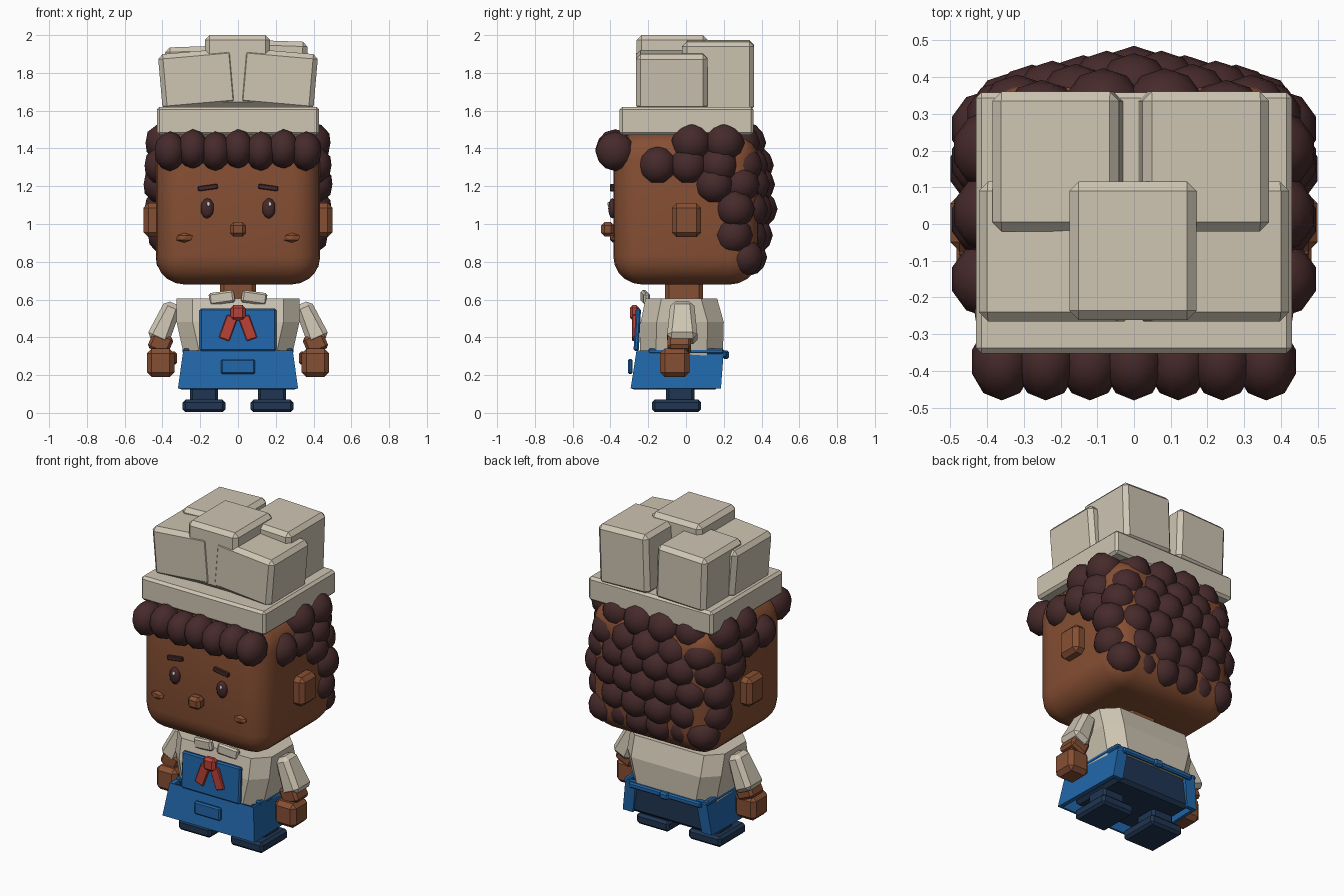
import bpy, bmesh, math
from mathutils import Vector, Matrix

if "Cube" in bpy.data.objects:
    bpy.data.objects.remove(bpy.data.objects["Cube"])


def material(name, rgb):
    m = bpy.data.materials.new(name)
    m.use_nodes = True
    m.diffuse_color = (*rgb, 1)
    m.node_tree.nodes["Principled BSDF"].inputs["Base Color"].default_value = (*rgb, 1)
    return m


CREAM = material("cream cloth", (0.62, 0.56, 0.45))
SKIN = material("brown skin", (0.24, 0.078, 0.033))
HAIR = material("dark brown hair", (0.062, 0.023, 0.024))
BLUE = material("apron blue", (0.015, 0.135, 0.4))
NAVY = material("navy trousers", (0.014, 0.036, 0.085))
RED = material("neckerchief red", (0.5, 0.055, 0.04))
WHITE = material("eye glint", (0.85, 0.85, 0.85))


def finish(name, bm, mat, smooth=False):
    bmesh.ops.recalc_face_normals(bm, faces=bm.faces)
    mesh = bpy.data.meshes.new(name)
    for f in bm.faces:
        f.smooth = smooth
    bm.to_mesh(mesh)
    bm.free()
    mesh.materials.append(mat)
    ob = bpy.data.objects.new(name, mesh)
    bpy.context.collection.objects.link(ob)
    return ob


def box(name, centre, size, mat, bevel=0.0, tilt=0, spin=0, lean=0, top=(1, 1), segments=1, smooth=False):
    """Bevelled box; tilt is about y, spin about z, lean about x, top scales the upper end."""
    bm = bmesh.new()
    bmesh.ops.create_cube(bm, size=1)
    for v in bm.verts:
        if v.co.z > 0:
            v.co.x *= top[0]
            v.co.y *= top[1]
        v.co = Vector(a * b for a, b in zip(v.co, size))
    if bevel:
        bmesh.ops.bevel(bm, geom=bm.edges[:], offset=bevel, segments=segments,
                        profile=0.5, affect='EDGES', clamp_overlap=True)
    ob = finish(name, bm, mat, smooth)
    ob.location = centre
    ob.rotation_euler = [math.radians(a) for a in (lean, tilt, spin)]
    return ob


def pair(name, centre, size, mat, bevel=0.0, tilt=0, spin=0, **kw):
    for side, s in (("left", 1), ("right", -1)):
        x, y, z = centre
        box(f"{side}_{name}", (s * x, y, z), size, mat, bevel, s * tilt, s * spin, **kw)


def loft(name, rings, mat, closed=True):
    bm = bmesh.new()
    rows = [[bm.verts.new(p) for p in ring] for ring in rings]
    n = len(rows[0])
    for a, b in zip(rows, rows[1:]):
        for i in range(n if closed else n - 1):
            j = (i + 1) % n
            bm.faces.new((a[i], a[j], b[j], b[i]))
    if closed:
        bm.faces.new(rows[0])
        bm.faces.new(rows[-1])
    return finish(name, bm, mat)


def ball(bm, centre, radii, subdiv=2):
    m = Matrix.Translation(centre) @ Matrix.Diagonal((*radii, 1))
    bmesh.ops.create_icosphere(bm, subdivisions=subdiv, radius=1, matrix=m)


# Head, ears and nose
box("head", (0, 0, 1.085), (0.87, 0.77, 0.81), SKIN, 0.15, segments=5, smooth=True)
pair("ear", (0.45, 0.003, 1.02), (0.1, 0.155, 0.18), SKIN, 0.025)
box("nose", (0, -0.415, 0.972), (0.085, 0.07, 0.075), SKIN, 0.018)
box("neck", (0, -0.01, 0.63), (0.19, 0.2, 0.16), SKIN, 0.02)

# Face details
pair("eyebrow", (0.16, -0.39, 1.193), (0.105, 0.025, 0.026), HAIR, 0.004, tilt=8)
for side, s in (("left", 1), ("right", -1)):
    for part, pos, radii, mat in (
            ("eye", (0.163 * s, -0.39, 1.083), (0.036, 0.022, 0.054), HAIR),
            ("eye_glint", (0.163 * s + 0.006, -0.41, 1.105), (0.008, 0.006, 0.012), WHITE),
            ("cheek", (0.285 * s, -0.385, 0.927), (0.05, 0.02, 0.026), SKIN)):
        bm = bmesh.new()
        ball(bm, pos, radii, 1 if part == "cheek" else 2)
        finish(f"{side}_{part}", bm, mat, part == "eye")

# Curly hair: a fringe, then rows of curls wrapped round the sides and back
bm = bmesh.new()
for i in range(7):
    x = (i - 3) * 0.12
    ball(bm, (x, -0.375, 1.385 + 0.012 * (i % 2)), (0.085, 0.105, 0.105))


def wrap(start, half_width, back, step):
    """Evenly spaced points along a rounded U behind the head."""
    half = [(half_width, start), (half_width, max(start, 0.22)),
            (half_width - 0.07, back - 0.06), (0, back)]
    path = [Vector(p) for p in half] + [Vector((-x, y)) for x, y in half[-2::-1]]
    spans = [(a, b, (b - a).length) for a, b in zip(path, path[1:]) if (b - a).length > 0]
    total = sum(s[2] for s in spans)
    count = round(total / step)
    for i in range(count + 1):
        d = total * i / count
        for a, b, length in spans:
            if d <= length + 1e-6:
                yield a.lerp(b, d / length)
                break
            d -= length


for z, start, width, back, radius, step in (
        (0.825, 0.31, 0.34, 0.345, 0.1, 0.135),
        (0.94, 0.25, 0.375, 0.37, 0.105, 0.15),
        (1.08, 0.26, 0.395, 0.38, 0.105, 0.145),
        (1.21, 0.15, 0.4, 0.38, 0.105, 0.15),
        (1.31, -0.15, 0.395, 0.36, 0.105, 0.155),
        (1.43, 0.03, 0.385, 0.33, 0.11, 0.16)):
    for p in wrap(start, width, back, step):
        ball(bm, (p.x, p.y, z), (radius, radius, radius))
finish("curly_hair", bm, HAIR, True)

# Puffed hat
box("hat_band", (0, 0.003, 1.545), (0.86, 0.71, 0.15), CREAM, 0.015)
pair("hat_front_puff", (0.212, -0.075, 1.765), (0.4, 0.38, 0.3), CREAM, 0.025, tilt=5)
box("hat_centre_puff", (-0.003, -0.073, 1.81), (0.345, 0.376, 0.38), CREAM, 0.025)
box("hat_back_left_puff", (0.19, 0.17, 1.785), (0.345, 0.38, 0.37), CREAM, 0.025, tilt=2)
box("hat_back_right_puff", (-0.208, 0.17, 1.77), (0.345, 0.38, 0.34), CREAM, 0.025, tilt=-2)


# Shirt with chamfered corners
def octagon(hx, front, back, z, cut=0.085):
    return [(hx, front + cut, z), (hx, back - cut, z), (hx - cut, back, z), (cut - hx, back, z),
            (-hx, back - cut, z), (-hx, front + cut, z), (cut - hx, front, z), (hx - cut, front, z)]


loft("shirt", [octagon(0.285, -0.245, 0.195, 0.3), octagon(0.325, -0.24, 0.2, 0.48),
               octagon(0.325, -0.215, 0.165, 0.605)], CREAM)
pair("collar_flap", (0.085, -0.215, 0.61), (0.135, 0.035, 0.065), CREAM, 0.01, tilt=8, spin=8)

# Arms
pair("sleeve", (0.385, -0.02, 0.48), (0.125, 0.165, 0.22), CREAM, 0.025, tilt=-24, top=(0.75, 0.75))
pair("forearm", (0.41, -0.035, 0.37), (0.115, 0.125, 0.1), SKIN, 0.015, tilt=-24)
pair("hand", (0.41, -0.06, 0.265), (0.145, 0.155, 0.15), SKIN, 0.025)
pair("thumb", (0.345, -0.07, 0.29), (0.045, 0.06, 0.07), SKIN, 0.012)

# Trousers and shoes
box("trousers", (0, -0.02, 0.225), (0.53, 0.39, 0.2), NAVY, 0.02)
pair("leg", (0.18, -0.03, 0.1), (0.15, 0.15, 0.12), NAVY, 0.015)
pair("shoe", (0.18, -0.05, 0.037), (0.225, 0.26, 0.066), NAVY, 0.015)


# Apron, open at the back
def skirt_path(hx, front, back, z):
    half = [(hx - 0.08, back), (hx - 0.01, back), (hx, front)]
    return [(x, y, z) for x, y in half] + [(-x, y, z) for x, y in reversed(half)]


skirt = loft("apron_skirt", [skirt_path(0.318, -0.293, 0.185, 0.13),
                             skirt_path(0.29, -0.262, 0.2, 0.33)], BLUE, closed=False)
thick = skirt.modifiers.new("thickness", 'SOLIDIFY')
thick.thickness = 0.03
thick.offset = -1
box("apron_bib", (0, -0.258, 0.44), (0.405, 0.028, 0.225), BLUE, 0.008, lean=-3)
box("apron_pocket", (0, -0.295, 0.245), (0.18, 0.025, 0.08), BLUE, 0.008)
box("apron_tie", (0, 0.203, 0.31), (0.5, 0.025, 0.035), BLUE, 0.008)
box("apron_tie_knot", (0, 0.21, 0.308), (0.06, 0.035, 0.045), BLUE, 0.01)
pair("apron_waist_strap", (0.275, 0.0, 0.327), (0.035, 0.4, 0.03), BLUE, 0.008)

# Neckerchief
box("neckerchief_knot", (0, -0.272, 0.53), (0.08, 0.05, 0.08), RED, 0.015)
pair("neckerchief_tail", (0.052, -0.273, 0.45), (0.06, 0.025, 0.13), RED, 0.005, tilt=-20)
